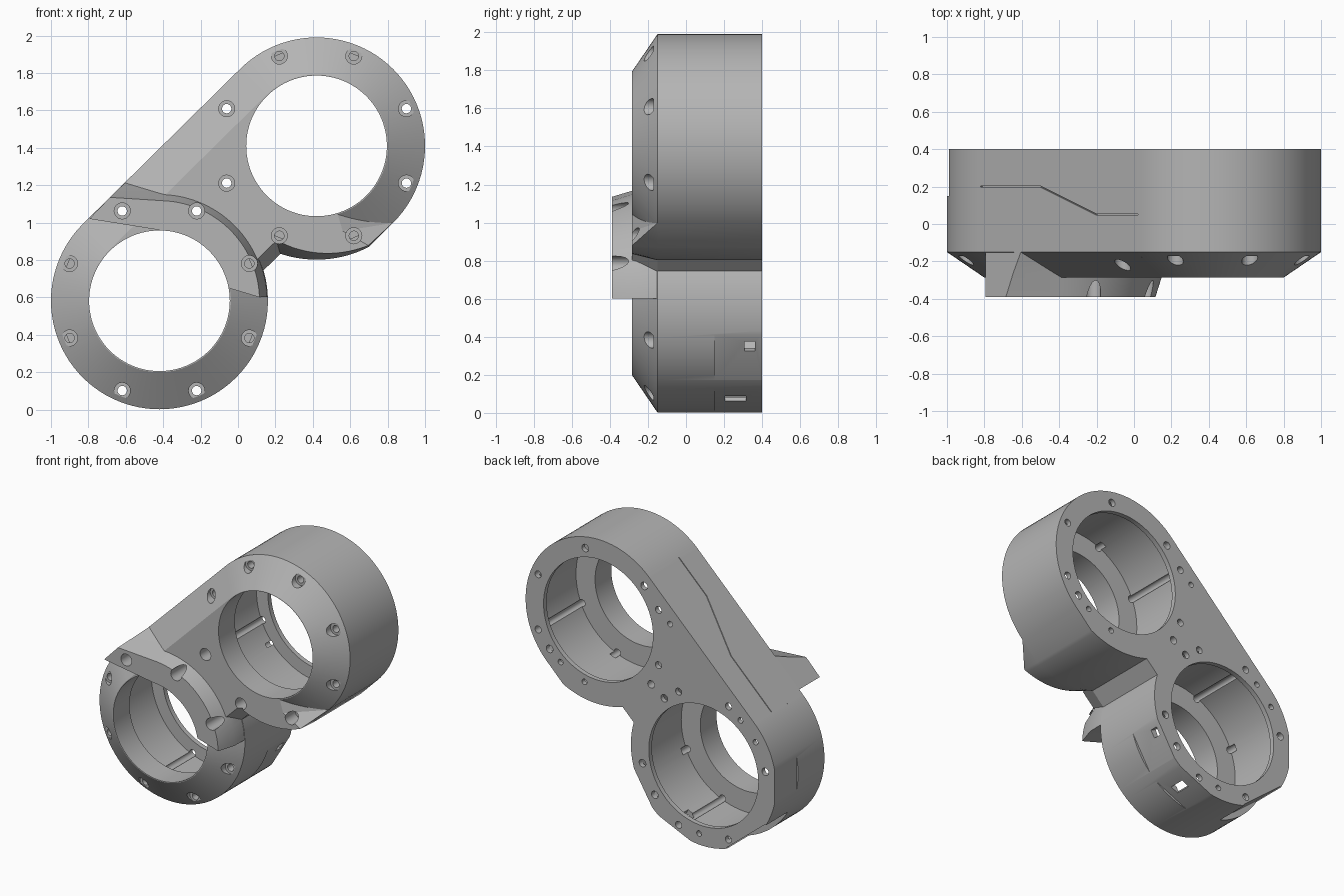
import bpy, bmesh, math
from mathutils import Vector, Matrix

if "Cube" in bpy.data.objects:
    bpy.data.objects.remove(bpy.data.objects["Cube"], do_unlink=True)

grey = bpy.data.materials.new("machined grey")
grey.use_nodes = True
grey.diffuse_color = (0.46, 0.46, 0.46, 1)
grey.node_tree.nodes["Principled BSDF"].inputs["Base Color"].default_value = (0.46, 0.46, 0.46, 1)

# Ring centres in the x-z plane, the line between them and its normal
LOW, HIGH = Vector((-0.42, 0.582)), Vector((0.42, 1.41))
AXIS = (HIGH - LOW).normalized()
SIDE = Vector((-AXIS.y, AXIS.x))
BACK, EDGE, FRONT, TOP = 0.4, -0.15, -0.285, -0.39
RADIUS = 0.58
helpers = []


def polar(centre, radius, degrees):
    a = math.radians(degrees)
    return centre + radius * Vector((math.cos(a), math.sin(a)))


def arc(centre, radius, start, end, steps, end_radius=None):
    grow = 0 if end_radius is None else end_radius - radius
    return [polar(centre, radius + grow * i / steps, start + (end - start) * i / steps)
            for i in range(steps + 1)]


def circle(centre, radius, steps=96):
    return arc(centre, radius, 0, 360, steps)[:-1]


def loft(bm, sections):
    """Closed solid through (y, outline) sections with equal point counts."""
    rings = [[bm.verts.new((p.x, y, p.y)) for p in pts] for y, pts in sections]
    for a, b in zip(rings, rings[1:]):
        for i in range(len(a)):
            j = (i + 1) % len(a)
            bm.faces.new((a[i], a[j], b[j], b[i]))
    bm.faces.new(rings[0])
    bm.faces.new(rings[-1])


def finish(name, bm):
    bmesh.ops.recalc_face_normals(bm, faces=bm.faces)
    mesh = bpy.data.meshes.new(name)
    bm.to_mesh(mesh)
    bm.free()
    obj = bpy.data.objects.new(name, mesh)
    bpy.context.scene.collection.objects.link(obj)
    mesh.materials.append(grey)
    return obj


def solid(name, *section_lists):
    bm = bmesh.new()
    for sections in section_lists:
        loft(bm, sections)
    return finish(name, bm)


def combine(body, tool, operation):
    mod = body.modifiers.new(tool.name, "BOOLEAN")
    mod.operation, mod.object, mod.solver = operation, tool, "EXACT"
    mod.use_self = True
    tool.hide_render = True
    helpers.append(tool)


def pins(name, spots, radius, y0, y1):
    return solid(name, *[[(y0, circle(p, radius, 20)), (y1, circle(p, radius, 20))] for p in spots])


# Two round housings with conical fronts
def housing(name, c):
    return solid(name, [(BACK, circle(c, RADIUS)), (EDGE, circle(c, RADIUS)), (FRONT, circle(c, 0.382))])


body = housing("double_ring_housing", LOW)
combine(body, housing("upper_housing", HIGH), "UNION")


# Web joining the housings, chamfered along both long edges
def web(outer, inner):
    return [LOW + SIDE * outer, HIGH + SIDE * outer, HIGH - SIDE * inner, LOW - SIDE * inner]


combine(body, solid("web", [(BACK, web(RADIUS, 0.275)), (EDGE, web(RADIUS, 0.275)),
                            (FRONT, web(0.382, 0.21))]), "UNION")


# Thickened lower sector of the upper housing, running out along a straight flank
def sector(start_radius, end_radius, last):
    return [HIGH.copy()] + arc(HIGH, start_radius, 240, 297.5, 24, end_radius) + [last]


flank = HIGH - SIDE * (RADIUS - 0.001)
combine(body, solid("lower_sector", [(BACK, sector(0.608, 0.608, flank)),
                                     (EDGE, sector(0.608, 0.608, flank)),
                                     (FRONT, sector(0.54, 0.6, Vector((0.56, 0.955))))]), "UNION")


# Raised flange wrapping the lower housing
def flange(corner, r):
    return [Vector((-0.42, 0.96)), Vector((-0.795, 1.02)), Vector(corner)] + \
        arc(LOW, r, 87, 2, 32) + [Vector((-0.05, 0.65))]


combine(body, solid("flange", [(-0.11, flange((-0.58, 1.19), 0.55)),
                               (EDGE, flange((-0.605, 1.213), RADIUS - 0.002)),
                               (-0.26, flange((-0.645, 1.174), RADIUS - 0.004)),
                               (TOP, flange((-0.685, 1.135), 0.535))]), "UNION")

# Bores: narrow front lip, wide inner chamber, thin rear lip
for label, c in (("lower", LOW), ("upper", HIGH)):
    narrow, wide, rear_lip = circle(c, 0.376), circle(c, 0.528), circle(c, 0.437)
    combine(body, solid(label + "_bore", [(0.6, rear_lip), (0.365, rear_lip), (0.365, wide),
                                          (-0.1, wide), (-0.1, narrow), (-0.6, narrow)]), "DIFFERENCE")

# Front screws: eight counterbores per housing, half of them drilled through
front_spots, through_spots = [], []
for c, odd in ((LOW, True), (HIGH, False)):
    for k in range(8):
        angle = 22.5 + 45 * k
        spot = polar(c, 0.52, angle)
        front_spots.append(spot)
        if (abs(math.sin(math.radians(angle))) > 0.7) == odd:
            through_spots.append(spot)
combine(body, pins("counterbores", front_spots, 0.043, -0.6, -0.17), "DIFFERENCE")
combine(body, pins("front_holes", [s for s in front_spots if s not in through_spots],
                   0.025, -0.3, -0.05), "DIFFERENCE")
combine(body, pins("through_holes", through_spots, 0.025, -0.5, 0.6), "DIFFERENCE")

# Rear screw holes and smaller dowel holes
rear = [polar(LOW, 0.5, a) for a in (-13, -39, 170)] + [polar(HIGH, 0.5, a) for a in (78, 137, -39)]
rear += [polar(LOW, 0.51, 52), polar(HIGH, 0.55, 220)]
small = [polar(LOW, 0.5, a) for a in (-86, 126, 146)] + [polar(HIGH, 0.49, a) for a in (-52, -77)]
small.append(polar(HIGH, 0.585, 168))
combine(body, pins("rear_holes", rear, 0.027, 0.3, 0.6), "DIFFERENCE")
combine(body, pins("dowel_holes", small, 0.02, 0.3, 0.6), "DIFFERENCE")


# Boxes placed around the lower housing, turned to face outward
def boxes(name, items):
    bm = bmesh.new()
    for degrees, r, y, size in items:
        p = polar(LOW, r, degrees)
        m = (Matrix.Translation((p.x, y, p.y)) @ Matrix.Rotation(-math.radians(degrees), 4, "Y")
             @ Matrix.Diagonal((*size, 1)))
        bmesh.ops.create_cube(bm, size=1, matrix=m)
    return finish(name, bm)


# Rear flats and the rectangular windows through them
combine(body, boxes("rear_flats", [(a, d + 0.1, 0.4, (0.2, 0.5, 0.4)) for a, d in
                                   ((-31, 0.563), (-66, 0.563), (180, 0.568), (231, 0.537))]),
        "DIFFERENCE")
combine(body, boxes("windows", [(-24, 0.55, 0.335, (0.15, 0.055, 0.058)),
                                (-64, 0.55, 0.26, (0.15, 0.11, 0.06))]), "DIFFERENCE")

# Fine stepped groove on the long flat side
bm = bmesh.new()
path = [(-0.82, 0.2), (-0.5, 0.2), (-0.2, 0.05), (0.02, 0.05)]
out = Vector((SIDE.x, 0, SIDE.y))
base = LOW + SIDE * RADIUS
points = []
for x, y in path:
    q = base + AXIS * ((x - base.x) / AXIS.x)
    points.append(Vector((q.x, y, q.y)))
for a, b in zip(points, points[1:]):
    along = (b - a).normalized()
    frame = Matrix((along, out, along.cross(out))).transposed().to_4x4()
    bmesh.ops.create_cube(bm, size=1, matrix=Matrix.Translation((a + b) / 2) @ frame
                          @ Matrix.Diagonal(((b - a).length + 0.004, 0.03, 0.006, 1)))
combine(body, finish("side_groove", bm), "DIFFERENCE")

# Bake the result, drop the helpers and shade
graph = bpy.context.evaluated_depsgraph_get()
graph.update()
baked = bpy.data.meshes.new_from_object(body.evaluated_get(graph))
body.modifiers.clear()
body.data = baked
for tool in helpers:
    bpy.data.objects.remove(tool, do_unlink=True)
baked.materials.clear()
baked.materials.append(grey)
for poly in baked.polygons:
    poly.material_index = 0
for obj in bpy.context.selected_objects:
    obj.select_set(False)
bpy.context.view_layer.objects.active = body
body.select_set(True)
bpy.ops.object.shade_smooth_by_angle(angle=math.radians(25))
